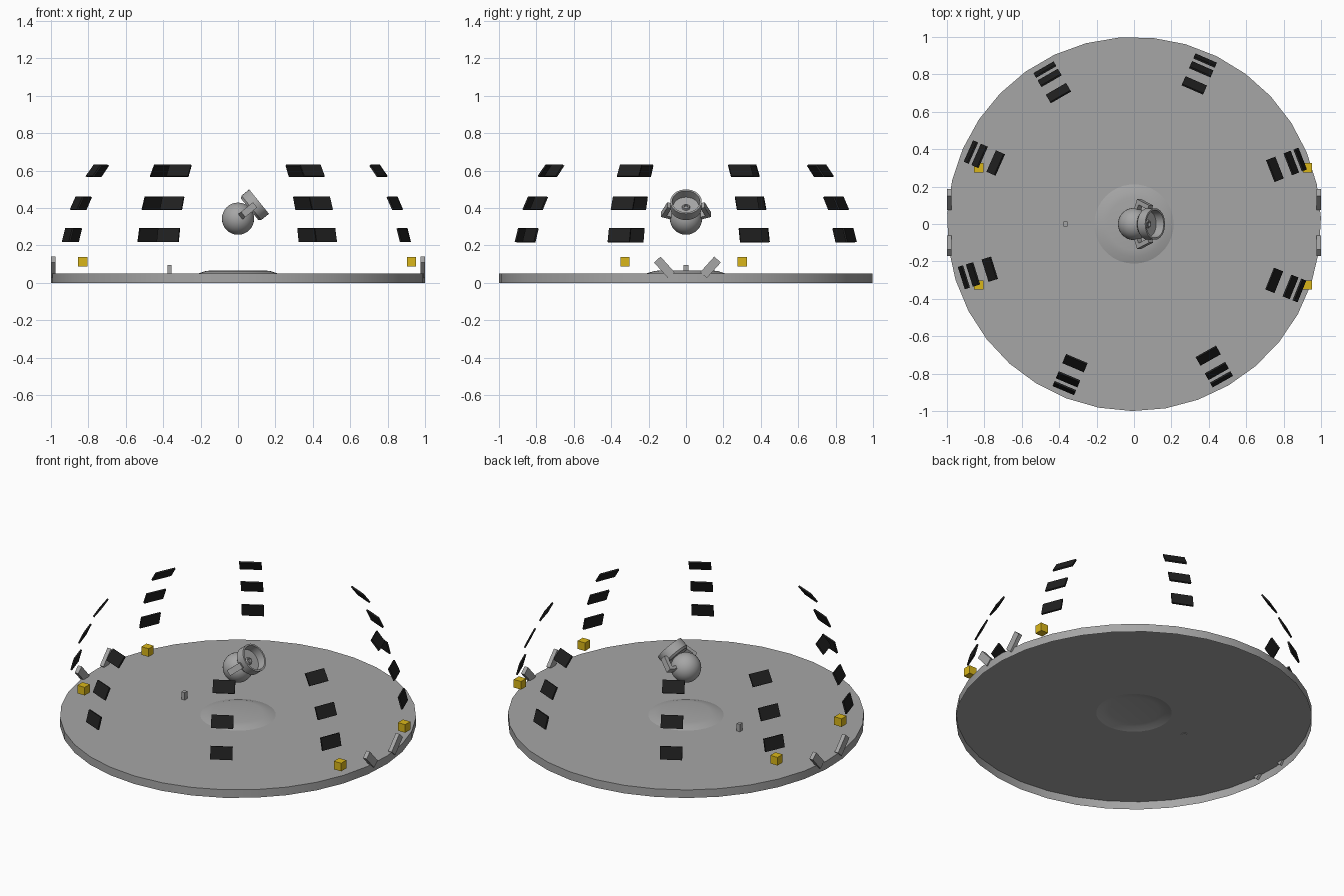
import bpy, bmesh
from math import radians, pi
from mathutils import Matrix

cube = bpy.data.objects.get("Cube")
if cube:
    bpy.data.objects.remove(cube)


def material(name, rgb):
    m = bpy.data.materials.new(name)
    m.use_nodes = True
    m.diffuse_color = (*rgb, 1)
    m.node_tree.nodes["Principled BSDF"].inputs["Base Color"].default_value = (*rgb, 1)
    return m


GREY = material("grey metal", (0.38, 0.38, 0.38))
BLACK = material("black panel", (0.014, 0.014, 0.014))
YELLOW = material("yellow", (0.7, 0.47, 0.01))


def add(name, bm, mat, matrix=Matrix(), smooth=0):
    bmesh.ops.recalc_face_normals(bm, faces=bm.faces)
    mesh = bpy.data.meshes.new(name)
    bm.to_mesh(mesh)
    bm.free()
    ob = bpy.data.objects.new(name, mesh)
    bpy.context.collection.objects.link(ob)
    mesh.materials.append(mat)
    ob.matrix_world = matrix
    if smooth:
        bpy.ops.object.select_all(action="DESELECT")
        ob.select_set(True)
        bpy.context.view_layer.objects.active = ob
        bpy.ops.object.shade_smooth_by_angle(angle=radians(smooth))


def box(name, size, mat, matrix):
    bm = bmesh.new()
    bmesh.ops.create_cube(bm, size=1, matrix=Matrix.Diagonal((*size, 1)))
    add(name, bm, mat, matrix)


def lathe(name, profile, steps, mat, matrix, smooth):
    """Spin a (radius, height) profile around z."""
    bm = bmesh.new()
    vs = [bm.verts.new((r, 0, z)) for r, z in profile]
    es = [bm.edges.new(pair) for pair in zip(vs, vs[1:])]
    bmesh.ops.spin(bm, geom=vs + es, cent=(0, 0, 0), axis=(0, 0, 1),
                   angle=2 * pi, steps=steps, use_merge=True)
    bmesh.ops.remove_doubles(bm, verts=bm.verts, dist=1e-5)
    add(name, bm, mat, matrix, smooth)


def at(x, y, z):
    return Matrix.Translation((x, y, z))


# Floor: a thin sheet with a raised centre and a skirt, open underneath
lathe("floor_disc", [(0, 0.067), (0.14, 0.067), (0.175, 0.062), (0.212, 0.05),
                     (1, 0.05), (1, 0)], 35, GREY,
      Matrix.Rotation(radians(2), 4, "Z"), 12)

# Floating ball with a tilted cup and side brackets
centre = at(0, 0, 0.343)
bm = bmesh.new()
bmesh.ops.create_uvsphere(bm, u_segments=32, v_segments=16, radius=0.086)
add("ball", bm, GREY, centre, 35)
aim = centre @ Matrix.Rotation(radians(51), 4, "Y")
lathe("cup", [(0, 0.08), (0.074, 0.08), (0.084, 0.092), (0.084, 0.145),
              (0.074, 0.145), (0.07, 0.096), (0.022, 0.096), (0.018, 0.104),
              (0.012, 0.104), (0.01, 0.094), (0, 0.094)], 32, GREY, aim, 35)
for side, s in (("left", 1), ("right", -1)):
    arm = aim @ at(0, s * 0.105, 0.072) @ Matrix.Rotation(radians(s * 22), 4, "X")
    box(side + "_bracket_arm", (0.036, 0.024, 0.088), GREY, arm)
    box(side + "_bracket_foot", (0.036, 0.035, 0.02), GREY,
        arm @ at(0, -s * 0.022, -0.034))

# Three rings of panels leaning in along a dome
angles = (21.2, 66.5, 120, 156.2, 197.4, 247, 299.4, 338.1)
rows = (("lower", 0.953, 0.255, 15), ("middle", 0.902, 0.425, 25),
        ("upper", 0.808, 0.598, 36.5))
for i, a in enumerate(angles):
    for row, radius, z, lean in rows:
        m = (Matrix.Rotation(radians(a), 4, "Z") @ at(radius, 0, z)
             @ Matrix.Rotation(radians(-lean), 4, "Y"))
        box(f"{row}_panel_{i + 1}", (0.01, 0.125, 0.076), BLACK, m)

# Yellow floating cubes
for x, xs in ((-0.83, "right"), (0.928, "left")):
    for y, ys in ((0.3, "back"), (-0.326, "front")):
        box(f"{ys}_{xs}_cube", (0.05, 0.05, 0.05), YELLOW, at(x, y, 0.113))

# Splayed struts on the rim
for x, xs in ((-0.988, "right"), (0.988, "left")):
    for y, ys, s in ((0.131, "back", -1), (-0.116, "front", 1)):
        m = at(x, y, 0.083) @ Matrix.Rotation(radians(s * 42), 4, "X")
        box(f"{ys}_{xs}_strut", (0.024, 0.047, 0.112), GREY, m)

# Small post on the floor
box("floor_post", (0.022, 0.026, 0.05), GREY, at(-0.367, 0, 0.071))
